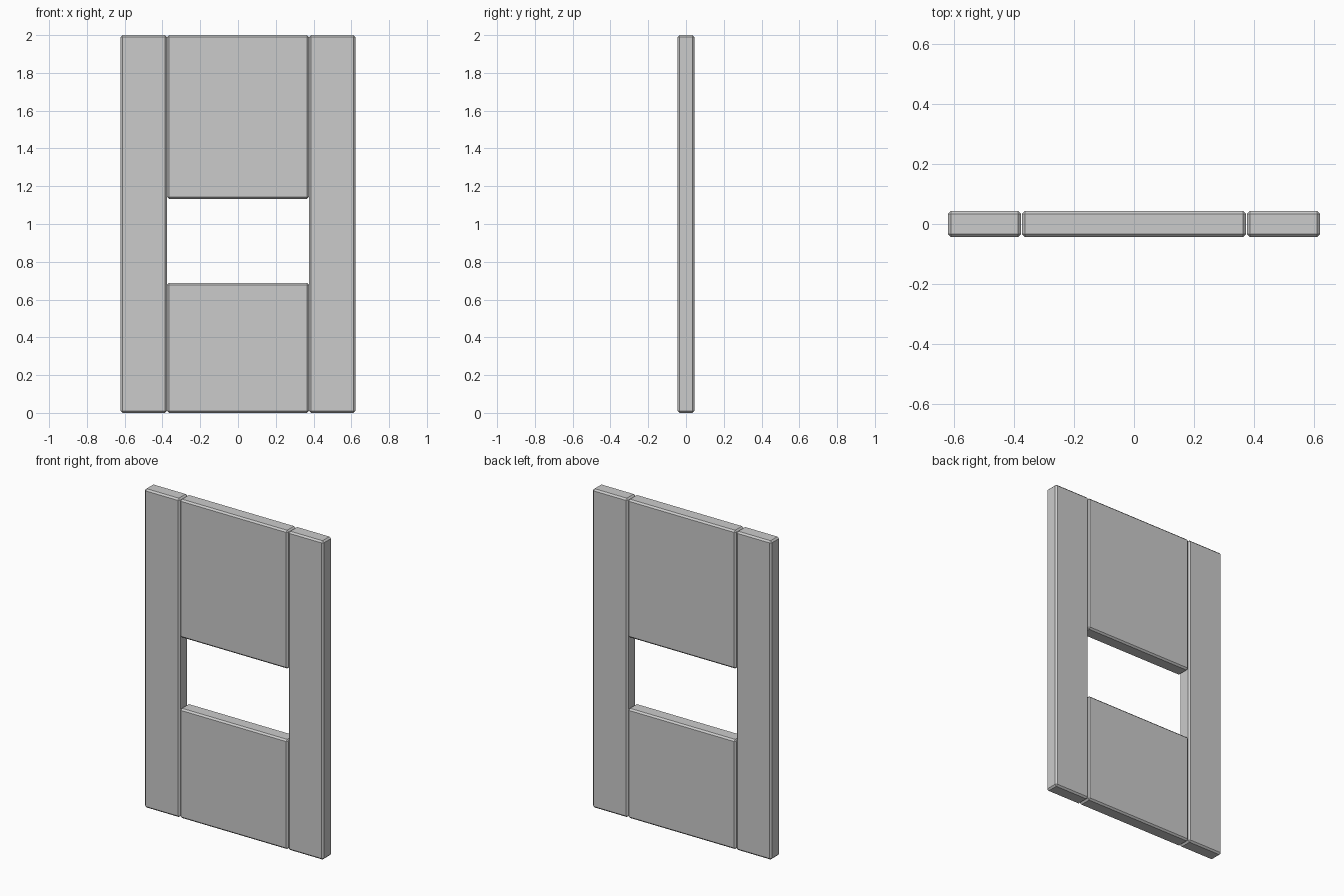
import bpy

if "Cube" in bpy.data.objects:
    bpy.data.objects.remove(bpy.data.objects["Cube"])

HALF_DEPTH = 0.044
CHAMFER = 0.01


def slab(name, x0, x1, z0, z1):
    """Box with flat single-step chamfers on every edge."""
    bpy.ops.mesh.primitive_cube_add(size=1, location=((x0 + x1) / 2, 0, (z0 + z1) / 2))
    ob = bpy.context.object
    ob.name = name
    ob.scale = (x1 - x0, HALF_DEPTH * 2, z1 - z0)
    bpy.ops.object.transform_apply(location=False, rotation=False, scale=True)
    bevel = ob.modifiers.new("chamfer", 'BEVEL')
    bevel.width = CHAMFER
    bevel.segments = 1
    return ob


# full-height side posts
slab("left_post", -0.621, -0.377, 0.0, 2.0)
slab("right_post", 0.377, 0.621, 0.0, 2.0)

# panels above and below the window opening
slab("upper_panel", -0.375, 0.375, 1.133, 2.0)
slab("lower_panel", -0.375, 0.375, 0.0, 0.688)
